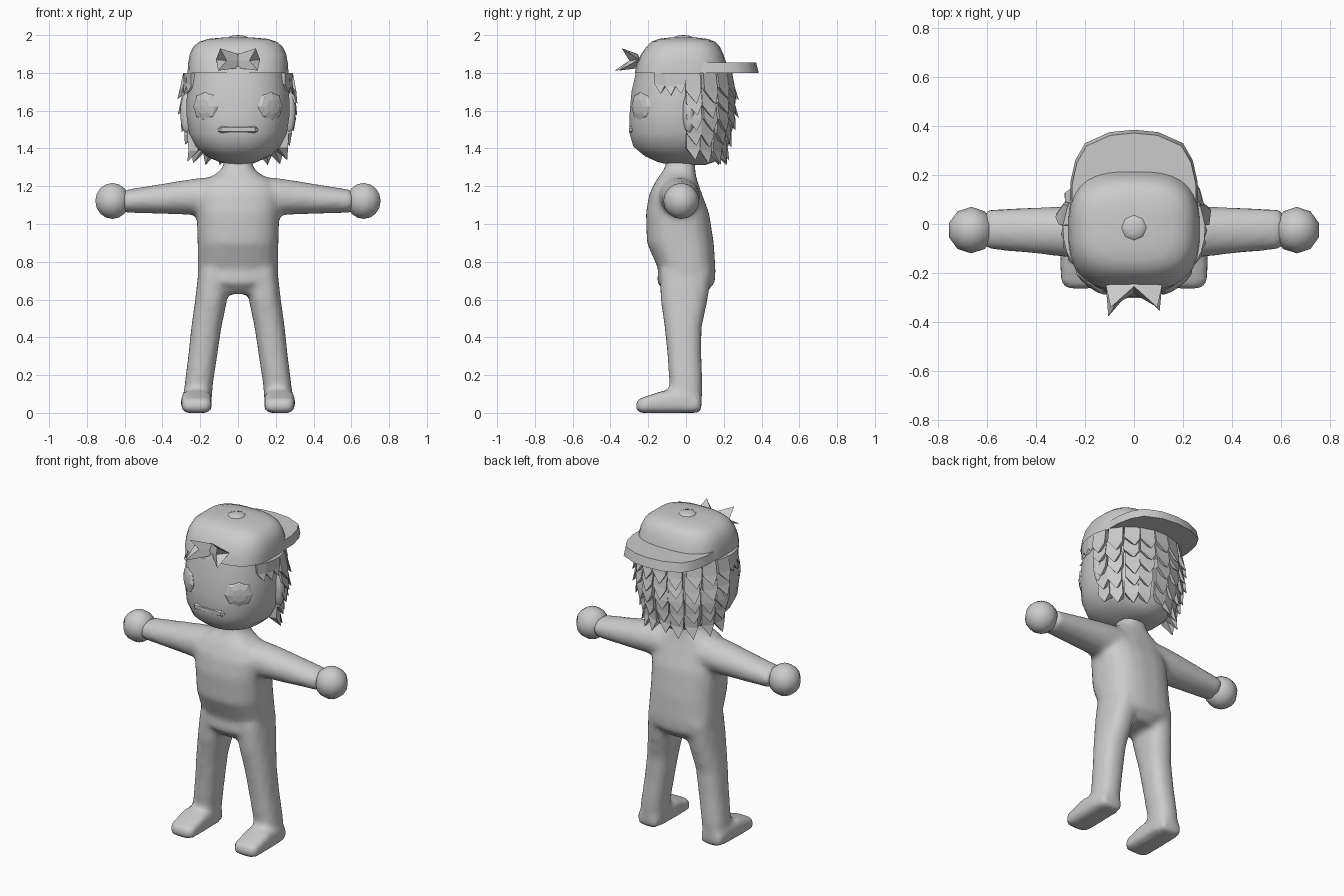
import bpy, bmesh, math, random
from mathutils import Vector, Matrix

if "Cube" in bpy.data.objects:
    bpy.data.objects.remove(bpy.data.objects["Cube"])

random.seed(4)
grey = bpy.data.materials.new("plain grey")
grey.diffuse_color = (0.6, 0.6, 0.6, 1)
grey.use_nodes = True
grey.node_tree.nodes["Principled BSDF"].inputs["Base Color"].default_value = grey.diffuse_color


def finish(name, bm, smooth=True, angle=50):
    bmesh.ops.recalc_face_normals(bm, faces=bm.faces)
    me = bpy.data.meshes.new(name)
    bm.to_mesh(me)
    bm.free()
    me.materials.append(grey)
    ob = bpy.data.objects.new(name, me)
    bpy.context.collection.objects.link(ob)
    if smooth:
        bpy.ops.object.select_all(action='DESELECT')
        ob.select_set(True)
        bpy.context.view_layer.objects.active = ob
        bpy.ops.object.shade_smooth_by_angle(angle=math.radians(angle))
    return ob


def loft(bm, rings, n=20, power=2.0, axis='z', mirror=1):
    """Rings are (position along axis, centre a, centre b, half size a, half size b)."""
    loops = []
    for t, ca, cb, ra, rb in rings:
        loop = []
        for i in range(n):
            a = 2 * math.pi * (i + 0.5) / n
            c, s = math.cos(a), math.sin(a)
            u = ca + ra * math.copysign(abs(c) ** (2 / power), c)
            v = cb + rb * math.copysign(abs(s) ** (2 / power), s)
            p = {'z': (u, v, t), 'x': (t, u, v), 'y': (u, t, v)}[axis]
            loop.append(bm.verts.new((p[0] * mirror, p[1], p[2])))
        loops.append(loop)
    for lo, hi in zip(loops, loops[1:]):
        for i in range(n):
            j = (i + 1) % n
            bm.faces.new((lo[i], lo[j], hi[j], hi[i]))
    bm.faces.new(loops[0][::-1])
    bm.faces.new(loops[-1])


def ball(name, centre, size, seg=12, rows=8, turn=0.0, smooth=True):
    bm = bmesh.new()
    m = (Matrix.Translation(centre) @ Matrix.Rotation(turn, 4, 'Z')
         @ Matrix.Diagonal((*size, 1)))
    bmesh.ops.create_uvsphere(bm, u_segments=seg, v_segments=rows, radius=1, matrix=m)
    return finish(name, bm, smooth, 60)


# Body: torso, arms, legs and feet fused into one skin
bm = bmesh.new()
loft(bm, [(.63, 0, 0, .10, .10), (.69, 0, 0, .20, .155), (.76, 0, .005, .215, .152),
          (.9, 0, -.03, .215, .178), (1.06, 0, -.045, .22, .168), (1.16, 0, -.055, .22, .14),
          (1.23, 0, -.05, .18, .11), (1.27, 0, -.04, .11, .09), (1.30, 0, -.03, .08, .08),
          (1.36, 0, -.03, .07, .075)], power=2.6)
for s in (1, -1):
    loft(bm, [(.05, -.04, 1.14, .12, .11), (.2, -.035, 1.145, .11, .10),
              (.3, -.03, 1.14, .103, .09), (.45, -.025, 1.13, .092, .075),
              (.61, -.022, 1.12, .08, .06)], axis='x', mirror=s)
    loft(bm, [(.01, .22, 0, .078, .082), (.15, .208, 0, .075, .088), (.3, .187, -.008, .077, .09),
              (.45, .168, -.015, .08, .098), (.6, .142, -.01, .085, .125),
              (.75, .125, 0, .085, .14)], power=2.4, mirror=s)
    loft(bm, [(-.265, .22, .035, .058, .03), (-.235, .22, .04, .08, .04),
              (-.12, .22, .058, .082, .06), (0, .22, .055, .08, .055),
              (.08, .22, .04, .065, .04)], axis='y', power=4, mirror=s)
body = finish("body", bm)
m = body.modifiers.new("fuse", 'REMESH')
m.mode, m.voxel_size, m.use_smooth_shade = 'VOXEL', .018, True
m = body.modifiers.new("soften", 'SMOOTH')
m.factor, m.iterations = .5, 5

# Hands
for s, side in ((1, "left"), (-1, "right")):
    ball(side + "_hand", (.665 * s, -.025, 1.122), (.095, .095, .095), 10, 8)

# Head
bm = bmesh.new()
loft(bm, [(1.312, 0, .01, .04, .09), (1.328, 0, 0, .10, .15), (1.36, 0, -.015, .17, .205),
          (1.41, 0, -.035, .225, .245), (1.48, 0, -.04, .26, .26), (1.58, 0, -.04, .275, .26),
          (1.7, 0, -.035, .272, .255), (1.81, 0, -.03, .258, .235)], n=28, power=2.25)
finish("head", bm)


def head_radius(z):
    return .25 * min(1, .8 + 1.0 * max(0, z - 1.36))


# Ears, eyes and mouth
for s, side in ((1, "left"), (-1, "right")):
    ball(side + "_ear", (.272 * s, .015, 1.59), (.034, .032, .11), 12, 10)
    bm = bmesh.new()
    # faceted dome whose pole looks out along the face
    aim = Vector((.6 * s, -.8, 0)).to_track_quat('Z', 'Y').to_matrix().to_4x4()
    bmesh.ops.create_uvsphere(bm, u_segments=8, v_segments=6, radius=1,
                              matrix=Matrix.Translation((.172 * s, -.236, 1.622)) @ aim
                              @ Matrix.Diagonal((.082, .082, .025, 1)))
    finish(side + "_eye", bm, False)
bm = bmesh.new()
loft(bm, [(-.108, -.275, 1.497, .012, .008), (-.09, -.285, 1.5, .02, .021),
          (.09, -.285, 1.5, .02, .021), (.108, -.275, 1.497, .012, .008)], n=6, axis='x')
finish("mouth", bm, False)

# Cap crown, brim and button
bm = bmesh.new()
loft(bm, [(1.80, 0, -.022, .268, .25), (1.85, 0, -.022, .265, .238), (1.90, 0, -.02, .256, .218),
          (1.94, 0, -.015, .236, .194), (1.965, 0, -.015, .205, .168),
          (1.98, 0, -.015, .16, .13), (1.987, 0, -.015, .08, .07)], n=32, power=2.9)
finish("cap_crown", bm)
bm = bmesh.new()
half = [(.262, .02), (.26, .17), (.24, .26), (.2, .33), (.1, .375), (0, .385)]
outline = half + [(-x, y) for x, y in half[-2::-1]]
low = [bm.verts.new((x, y, 1.80)) for x, y in outline]
top = [bm.verts.new((x * .97, y * .965, 1.855)) for x, y in outline]
for i in range(len(low)):
    j = (i + 1) % len(low)
    bm.faces.new((low[i], low[j], top[j], top[i]))
bm.faces.new(low[::-1])
bm.faces.new(top)
finish("cap_brim", bm)
ball("cap_button", (0, -.015, 1.982), (.055, .055, .018), 8, 6)

# Bow on the cap front: two spiky wings
for s, side in ((1, "left"), (-1, "right")):
    reach = .355 if s > 0 else .378
    bm = bmesh.new()
    knot = [bm.verts.new(p) for p in ((0, -.285, 1.865), (0, -.255, 1.90),
                                      (0, -.235, 1.86), (0, -.255, 1.825))]
    tips = [bm.verts.new((x * s, y, z)) for x, y, z in
            ((.06, -.30, 1.865), (.095, -.34, 1.93), (.115, -.25, 1.87), (.105, -reach, 1.812))]
    for i in range(4):
        j = (i + 1) % 4
        bm.faces.new((knot[i], knot[j], tips[j], tips[i]))
    bm.faces.new((tips[0], tips[1], tips[2]))
    bm.faces.new((tips[0], tips[2], tips[3]))
    finish(side + "_bow_wing", bm, False)


def lock(bm, ang, z, drop, width, flare):
    """Pointed lock of hair lying on the head, its tip lifted outwards."""
    def at(da, zz, out):
        r = head_radius(zz) + out
        a = ang + da
        return bm.verts.new((r * 1.07 * math.sin(a), r * math.cos(a) - .025, zz))
    w = width / 2
    roots = [at(-w, z, -.01), at(w, z, -.01), at(w, z, .022), at(-w, z, .022)]
    mids = [at(-w, z - drop * .6, -.01), at(w, z - drop * .55, -.01),
            at(w, z - drop * .55, flare * .7), at(-w, z - drop * .6, flare * .7)]
    tip = at(-w * .3, z - drop, flare)
    for i in range(4):
        j = (i + 1) % 4
        bm.faces.new((roots[i], roots[j], mids[j], mids[i]))
        bm.faces.new((mids[i], mids[j], tip))
    bm.faces.new(roots[::-1])


# Shingled back hair
bm = bmesh.new()
for row in range(5):
    for col in range(9):
        a = math.radians(-76 + 19 * col) + random.uniform(-.03, .03)
        lock(bm, a, 1.80 - .08 * row, random.uniform(.135, .17), .3, .055)
finish("back_hair", bm, False)

# Short locks in front of the ears
bm = bmesh.new()
for s in (1, -1):
    for k, deg in enumerate((115, 103, 92)):
        lock(bm, math.radians(deg) * s, 1.80, .11 + .01 * (k % 2), .22, .03)
finish("side_hair", bm, False)
